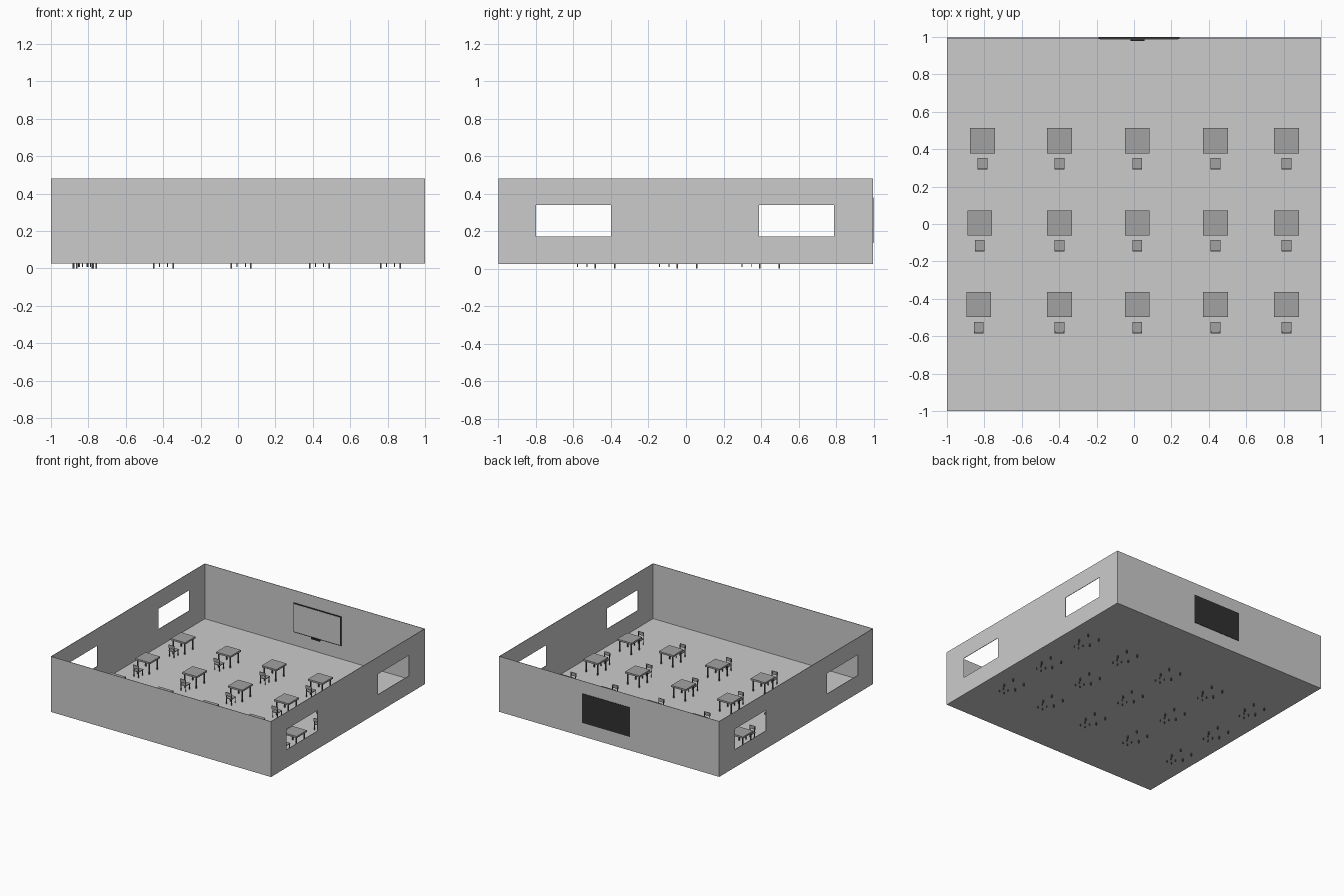
import bpy, bmesh
from mathutils import Matrix, Vector

if "Cube" in bpy.data.objects:
    bpy.data.objects.remove(bpy.data.objects["Cube"], do_unlink=True)


def material(name, value):
    m = bpy.data.materials.new(name)
    m.use_nodes = True
    m.diffuse_color = (value, value, value, 1)
    m.node_tree.nodes["Principled BSDF"].inputs["Base Color"].default_value = (value, value, value, 1)
    return m


WALL = material("light grey", 0.6)
WOOD = material("mid grey", 0.36)
METAL = material("dark grey", 0.12)
BLACK = material("near black", 0.03)


def finish(name, bm, mats):
    mesh = bpy.data.meshes.new(name)
    bm.to_mesh(mesh)
    bm.free()
    for m in mats:
        mesh.materials.append(m)
    obj = bpy.data.objects.new(name, mesh)
    bpy.context.collection.objects.link(obj)
    return obj


def add_box(bm, lo, hi, index=0):
    lo, hi = Vector(lo), Vector(hi)
    size = Matrix.Diagonal((*(hi - lo), 1))
    made = bmesh.ops.create_cube(bm, size=1, matrix=Matrix.Translation((lo + hi) / 2) @ size)
    for f in {f for v in made["verts"] for f in v.link_faces}:
        f.material_index = index


def box(name, lo, hi, mat):
    bm = bmesh.new()
    add_box(bm, lo, hi)
    return finish(name, bm, [mat])


FLOOR, TOP, THICK = 0.025, 0.48, 0.004
BACK = 0.997


# Side wall as a grid of panels, with the window panels left out
def side_wall(name, x):
    ys = [-1, -0.8, -0.4, 0.39, 0.79, BACK]
    zs = [FLOOR, 0.172, 0.34, TOP]
    bm = bmesh.new()
    grid = [[bm.verts.new((x, y, z)) for z in zs] for y in ys]
    for i in range(len(ys) - 1):
        for j in range(len(zs) - 1):
            if not (i in (1, 3) and j == 1):
                bm.faces.new((grid[i][j], grid[i + 1][j], grid[i + 1][j + 1], grid[i][j + 1]))
    wall = finish(name, bm, [WALL])
    solid = wall.modifiers.new("thickness", "SOLIDIFY")
    solid.thickness = THICK
    solid.offset = 0


# Room shell
box("floor", (-1, -1, FLOOR), (1, BACK, FLOOR + THICK), WALL)
box("front_wall", (-1, -1, FLOOR), (1, -1 + THICK, TOP), WALL)
box("back_wall", (-1, BACK - THICK, FLOOR), (1, BACK, TOP), WALL)
side_wall("left_wall", 1 - THICK / 2)
side_wall("right_wall", -1 + THICK / 2)

# Wall screen, set through the back wall
box("screen_body", (-0.19, 0.988, 0.137), (0.243, 1, 0.378), BLACK)
box("screen_panel", (-0.183, 0.986, 0.145), (0.236, 0.988, 0.371), WALL)
box("screen_sensor", (-0.02, 0.978, 0.128), (0.055, 0.99, 0.141), BLACK)


# Square desk with four thin legs
def desk(name, x, y):
    bm = bmesh.new()
    add_box(bm, (x - 0.066, y - 0.067, 0.12), (x + 0.066, y + 0.067, 0.134))
    for sx in (-1, 1):
        for sy in (-1, 1):
            cx, cy = x + sx * 0.052, y + sy * 0.052
            add_box(bm, (cx - 0.004, cy - 0.004, 0), (cx + 0.004, cy + 0.004, 0.12), 1)
    finish(name, bm, [WOOD, METAL])


# Chair facing the back wall, with posts holding its backrest
def chair(name, x, y):
    bm = bmesh.new()
    add_box(bm, (x - 0.026, y - 0.028, 0.074), (x + 0.026, y + 0.03, 0.08))
    add_box(bm, (x - 0.026, y - 0.032, 0.1), (x + 0.026, y - 0.027, 0.127))
    for sx in (-1, 1):
        for sy, top in ((-1, 0.12), (1, 0.074)):
            cx, cy = x + sx * 0.022, y + sy * 0.025
            add_box(bm, (cx - 0.0025, cy - 0.0025, 0.008), (cx + 0.0025, cy + 0.0025, top), 1)
    finish(name, bm, [WOOD, METAL])


# Three rows of five places; the right-hand column drifts a little
for r, (row, y, first) in enumerate((("back", 0.445, -0.81), ("middle", 0.006, -0.825), ("front", -0.431, -0.83))):
    for c, x in enumerate((first, -0.398, 0.017, 0.436, 0.815)):
        desk(f"{row}_desk_{c + 1}", x, y)
        chair(f"{row}_chair_{c + 1}", x, y - 0.122)
